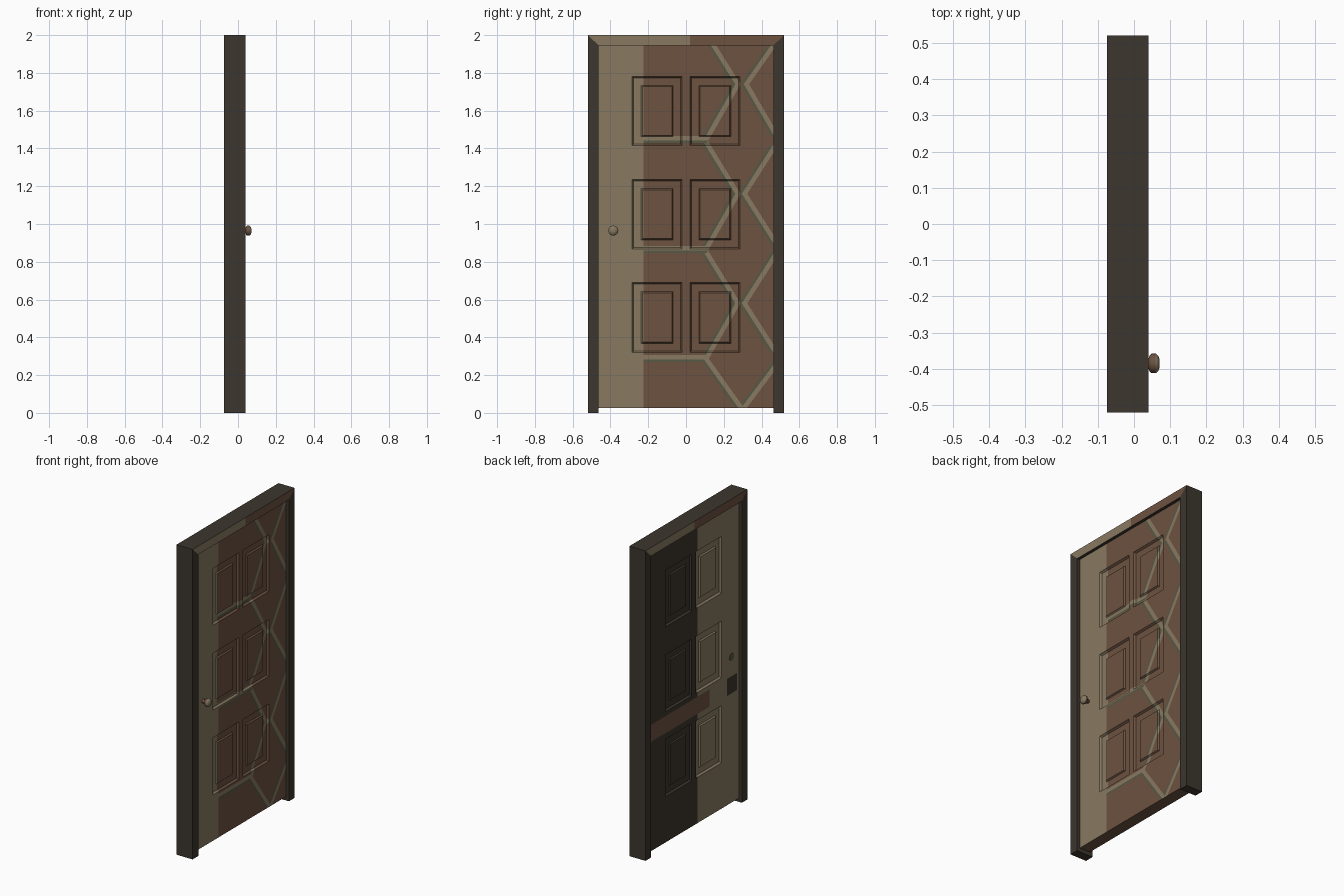
import bpy, bmesh, math
from mathutils import Vector

if "Cube" in bpy.data.objects:
    bpy.data.objects.remove(bpy.data.objects["Cube"])


def mat(name, rgb):
    m = bpy.data.materials.new(name)
    lin = [((c / 255 + 0.055) / 1.055) ** 2.4 for c in rgb]
    m.diffuse_color = (*lin, 1)
    m.use_nodes = True
    m.node_tree.nodes["Principled BSDF"].inputs["Base Color"].default_value = m.diffuse_color
    return m


MATS = [mat("dark_wood", (60, 54, 46)), mat("tan_paint", (136, 122, 98)),
        mat("brown_paint", (108, 82, 65)), mat("grey_green_paint", (88, 88, 70))]
DARK, TAN, BROWN, GREEN = range(4)


def finish(name, bm):
    me = bpy.data.meshes.new(name)
    bm.to_mesh(me)
    bm.free()
    for m in MATS:
        me.materials.append(m)
    ob = bpy.data.objects.new(name, me)
    bpy.context.collection.objects.link(ob)
    return ob


def cut(bm, faces, co, no):
    geom = set(faces)
    for f in faces:
        geom.update(f.edges)
        geom.update(f.verts)
    bmesh.ops.bisect_plane(bm, geom=list(geom), dist=1e-5, plane_co=co, plane_no=no)


def prism(pts, x0, x1):
    bm = bmesh.new()
    f = bm.faces.new([bm.verts.new((x0, y, z)) for y, z in pts])
    r = bmesh.ops.extrude_face_region(bm, geom=[f])
    bmesh.ops.translate(bm, vec=(x1 - x0, 0, 0),
                        verts=[v for v in r["geom"] if isinstance(v, bmesh.types.BMVert)])
    bmesh.ops.recalc_face_normals(bm, faces=bm.faces[:])
    return bm


# frame: two jambs and a mitred lintel
X0, X1, W, IN, H, TOP = -0.075, 0.04, 0.52, 0.462, 1.945, 2.0
for side, s in (("left", -1), ("right", 1)):
    finish(side + "_jamb", prism([(s * W, 0), (s * IN, 0), (s * IN, H), (s * W, TOP)], X0, X1))
bm = prism([(-IN, H), (IN, H), (W, TOP), (-W, TOP)], X0, X1)
cut(bm, bm.faces[:], (0, 0.02, 0), (0, 1, 0))
for f in bm.faces:
    if abs(f.normal.x) > 0.9:
        left = f.calc_center_median().y < 0.02
        f.material_index = TAN if left == (f.normal.x > 0) else BROWN
finish("lintel", bm)

# door slab, gridded so the panels can be inset
DB, DF, BOT = -0.055, 0.02, 0.025
PY = [(-0.285, -0.02), (0.02, 0.285)]
PZ = [(0.32, 0.69), (0.868, 1.235), (1.415, 1.782)]
bm = prism([(-IN, BOT), (IN, BOT), (IN, H), (-IN, H)], DB, DF)
for a, b in PY:
    for y in (a, b):
        cut(bm, bm.faces[:], (0, y, 0), (0, 1, 0))
for a, b in PZ:
    for z in (a, b):
        cut(bm, bm.faces[:], (0, 0, z), (0, 0, 1))


def is_panel(f):
    c = f.calc_center_median()
    return (abs(f.normal.x) > 0.9 and any(a < c.y < b for a, b in PY)
            and any(a < c.z < b for a, b in PZ))


# recessed panels with raised centres, on both faces
panels = [f for f in bm.faces if is_panel(f)]
for thick, depth in ((0.008, -0.012), (0.04, 0), (0.006, 0.008)):
    bmesh.ops.inset_individual(bm, faces=panels, thickness=thick, depth=depth,
                               use_even_offset=True)

# painted strips on the front: zigzag lines and cross bars (y, z)
LINES = [[(0.15, 1.94), (0.275, 1.74), (0.115, 1.46)],
         [(0.46, 1.94), (0.32, 1.74), (0.46, 1.50)],
         [(0.115, 0.275), (0.29, 0.03)], [(0.46, 0.23), (0.31, 0.03)]]
for z in (1.16, 0.58):
    LINES.append([(0.115, z + 0.26), (0.275, z), (0.115, z - 0.28)])
    LINES.append([(0.46, z + 0.235), (0.31, z), (0.46, z - 0.235)])
for z in (1.455, 0.872, 0.295):
    LINES.append([(-0.22, z), (0.11, z)])
HALF, EDGE = 0.012, 0.014
strips = []
for line in LINES:
    for a, b in zip(line, line[1:]):
        a, b = Vector((0, *a)), Vector((0, *b))
        d = (b - a).normalized()
        n = Vector((0, -d.z, d.y))
        if n.y > 1e-4 or (abs(n.y) < 1e-4 and n.z > 0):
            n.negate()
        strips.append((a, d, n, (b - a).length))


def front():
    return [f for f in bm.faces if f.calc_center_median().x > 0]


def back():
    return [f for f in bm.faces if f.calc_center_median().x < -0.035]


cut(bm, front(), (0, -0.225, 0), (0, 1, 0))
for a, d, n, length in strips:
    for off in (-HALF, HALF, HALF + EDGE):
        near = [f for f in front()
                if -0.3 < (f.calc_center_median() - a).dot(d) < length + 0.3]
        cut(bm, near, a + n * off, n)
for y in (-0.44, -0.34, -0.16, -0.04):
    cut(bm, back(), (0, y, 0), (0, 1, 0))
for z in (0.73, 0.84):
    cut(bm, back(), (0, 0, z), (0, 0, 1))


def front_paint(c):
    if c.y < -0.225:
        return TAN
    result = BROWN
    for a, d, n, length in strips:
        p = c - a
        if -0.012 < p.dot(d) < length + 0.012:
            o = p.dot(n)
            if abs(o) < HALF:
                return TAN
            if HALF <= o < HALF + EDGE:
                result = GREEN
    return result


def back_paint(c):
    if 0.73 < c.z < 0.84:
        if c.y > -0.16:
            return BROWN
        if -0.44 < c.y < -0.34:
            return DARK
    return DARK if c.y > -0.04 else TAN


for f in bm.faces:
    c = f.calc_center_median()
    if c.x > 0:
        f.material_index = front_paint(Vector((0, c.y, c.z)))
    elif c.x < -0.035:
        f.material_index = back_paint(c)
    else:
        f.material_index = BROWN
finish("door", bm)


# lathed parts around the x axis at the knob position
def lathe(name, profile, sides, rule):
    bm = bmesh.new()
    rings = [[bm.verts.new((x, -0.385 + r * math.cos(t), 0.965 + r * math.sin(t)))
              for t in (2 * math.pi * i / sides for i in range(sides))] for x, r in profile]
    for p, q in zip(rings, rings[1:]):
        for i in range(sides):
            j = (i + 1) % sides
            bm.faces.new((p[i], p[j], q[j], q[i]))
    bm.faces.new(rings[0])
    bm.faces.new(rings[-1])
    bmesh.ops.recalc_face_normals(bm, faces=bm.faces[:])
    for f in bm.faces:
        f.material_index = rule(f)
        f.smooth = len(f.verts) == 4
    return finish(name, bm)


lathe("knob", [(0.018, 0.012), (0.04, 0.013), (0.043, 0.022), (0.049, 0.027), (0.06, 0.027),
               (0.067, 0.021), (0.071, 0.01)], 12,
      lambda f: TAN if f.normal.x > 0.6 else BROWN)
lathe("back_knob_plate", [(DB + 0.002, 0.024), (DB - 0.004, 0.022)], 12, lambda f: GREEN)
